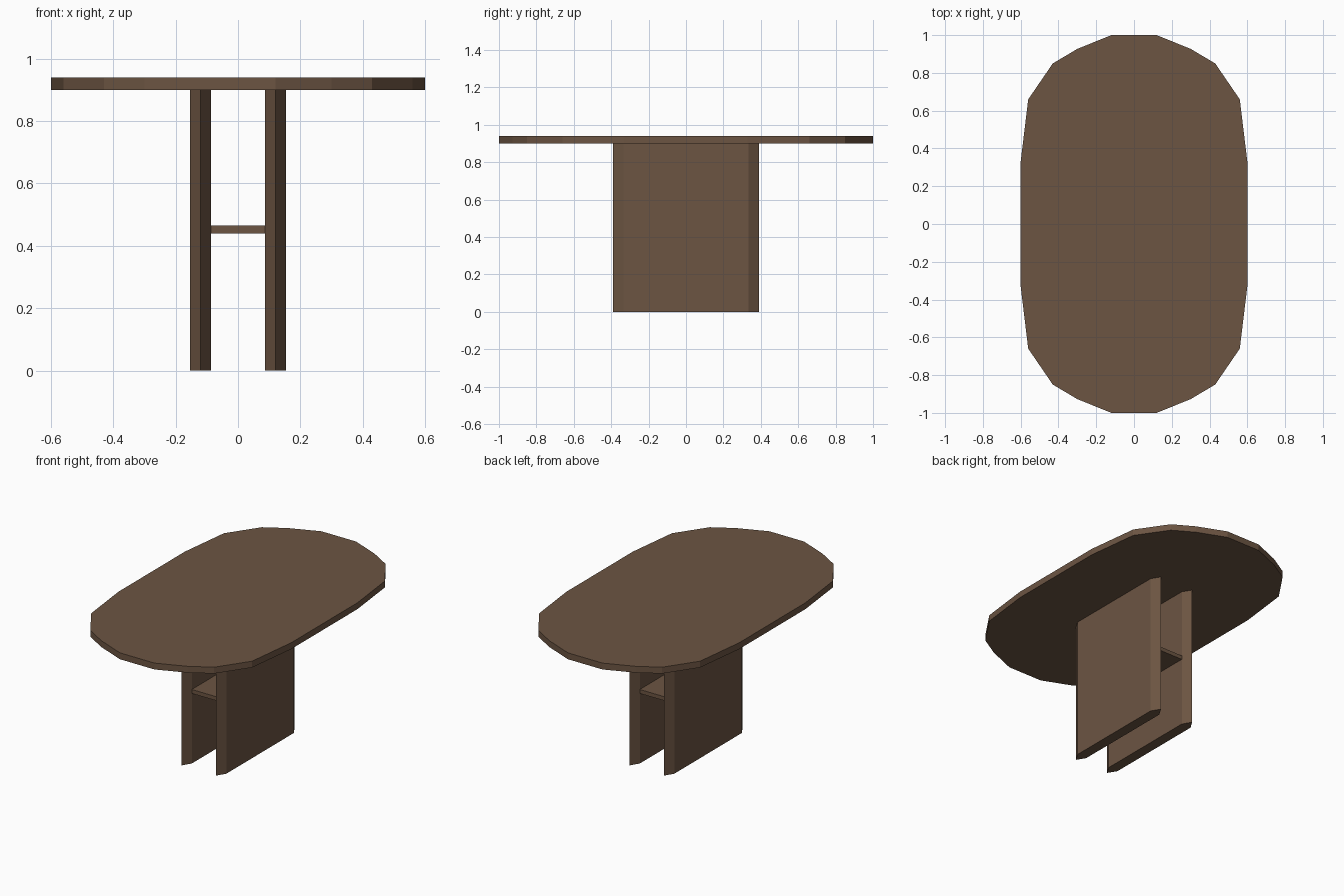
import bpy

if "Cube" in bpy.data.objects:
    bpy.data.objects.remove(bpy.data.objects["Cube"])

wood = bpy.data.materials.new("brown_wood")
wood.diffuse_color = (0.15, 0.09, 0.055, 1)
wood.use_nodes = True
wood.node_tree.nodes["Principled BSDF"].inputs["Base Color"].default_value = wood.diffuse_color


def prism(name, outline, z0, z1):
    """Extrude a counter-clockwise xy outline from z0 to z1."""
    n = len(outline)
    verts = [(x, y, z) for z in (z0, z1) for x, y in outline]
    faces = [list(range(n))[::-1], list(range(n, 2 * n))]
    faces += [(i, (i + 1) % n, (i + 1) % n + n, i + n) for i in range(n)]
    mesh = bpy.data.meshes.new(name)
    mesh.from_pydata(verts, [], faces)
    mesh.materials.append(wood)
    obj = bpy.data.objects.new(name, mesh)
    bpy.context.collection.objects.link(obj)
    return obj


# Oval top: one quarter of the outline, reflected into all four
quarter = [(0.60, 0.33), (0.56, 0.66), (0.43, 0.85), (0.30, 0.927), (0.12, 1.0)]
half = quarter + [(-x, y) for x, y in reversed(quarter)]
prism("table_top", half + [(-x, -y) for x, y in half], 0.90, 0.94)

# Two panel legs with pointed front and back edges
for name, cx in (("left_leg", -0.12), ("right_leg", 0.12)):
    w = 0.0335
    leg = [(cx, -0.39), (cx + w, -0.335), (cx + w, 0.335),
           (cx, 0.39), (cx - w, 0.335), (cx - w, -0.335)]
    prism(name, leg, 0.0, 0.90)

# Shelf joining the legs
prism("shelf", [(-0.0865, -0.335), (0.0865, -0.335),
                (0.0865, 0.335), (-0.0865, 0.335)], 0.44, 0.465)
